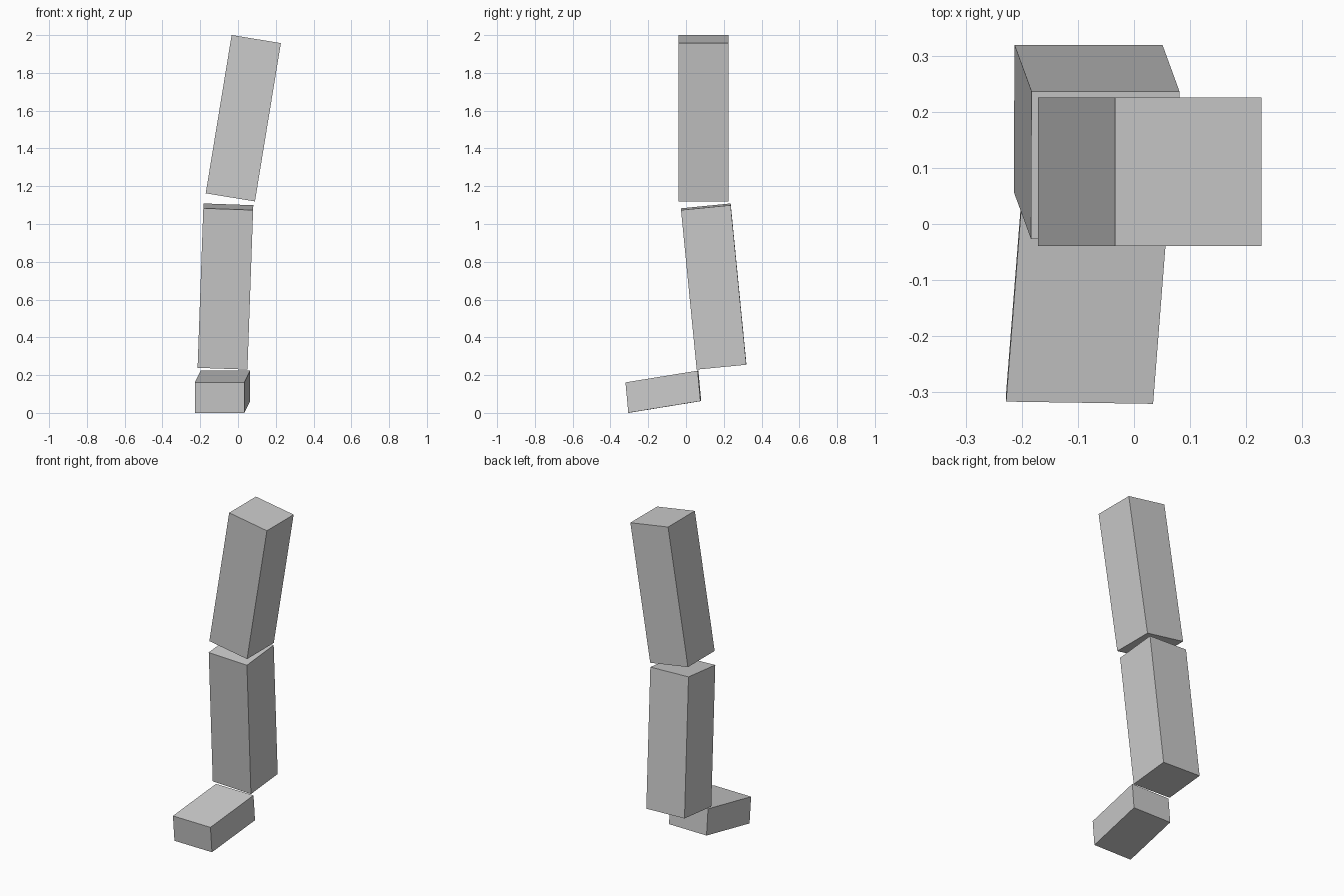
import bpy, bmesh
from math import radians
from mathutils import Matrix, Vector, Euler

if "Cube" in bpy.data.objects:
    bpy.data.objects.remove(bpy.data.objects["Cube"])


def box(name, centre, ex, ey, ez):
    """Box spanned by three full edge vectors about a centre."""
    m = Matrix((ex, ey, ez)).transposed().to_4x4()
    m.translation = Vector(centre)
    bm = bmesh.new()
    bmesh.ops.create_cube(bm, size=1, matrix=m)
    bmesh.ops.recalc_face_normals(bm, faces=bm.faces)
    mesh = bpy.data.meshes.new(name)
    bm.to_mesh(mesh)
    bm.free()
    obj = bpy.data.objects.new(name, mesh)
    bpy.context.collection.objects.link(obj)
    return obj


def limb(name, centre, tilt_x, tilt_y, width=0.264, length=0.849):
    """Square limb segment tilted about x and y (degrees)."""
    r = Euler((radians(tilt_x), radians(tilt_y), 0)).to_matrix()
    return box(name, centre, r.col[0] * width, r.col[1] * width, r.col[2] * length)


# Upper and lower leg
limb("thigh", (0.028, 0.093, 1.56), 0, 9.3)
limb("shin", (-0.0665, 0.1465, 0.669), 5.6, 2.05)

# Foot, slightly skewed, toe pointing forward and down
box("foot", (-0.082, -0.12, 0.112),
    (0.262, -0.004, 0), (0.03, 0.382, 0.062), (0, -0.015, 0.161))
